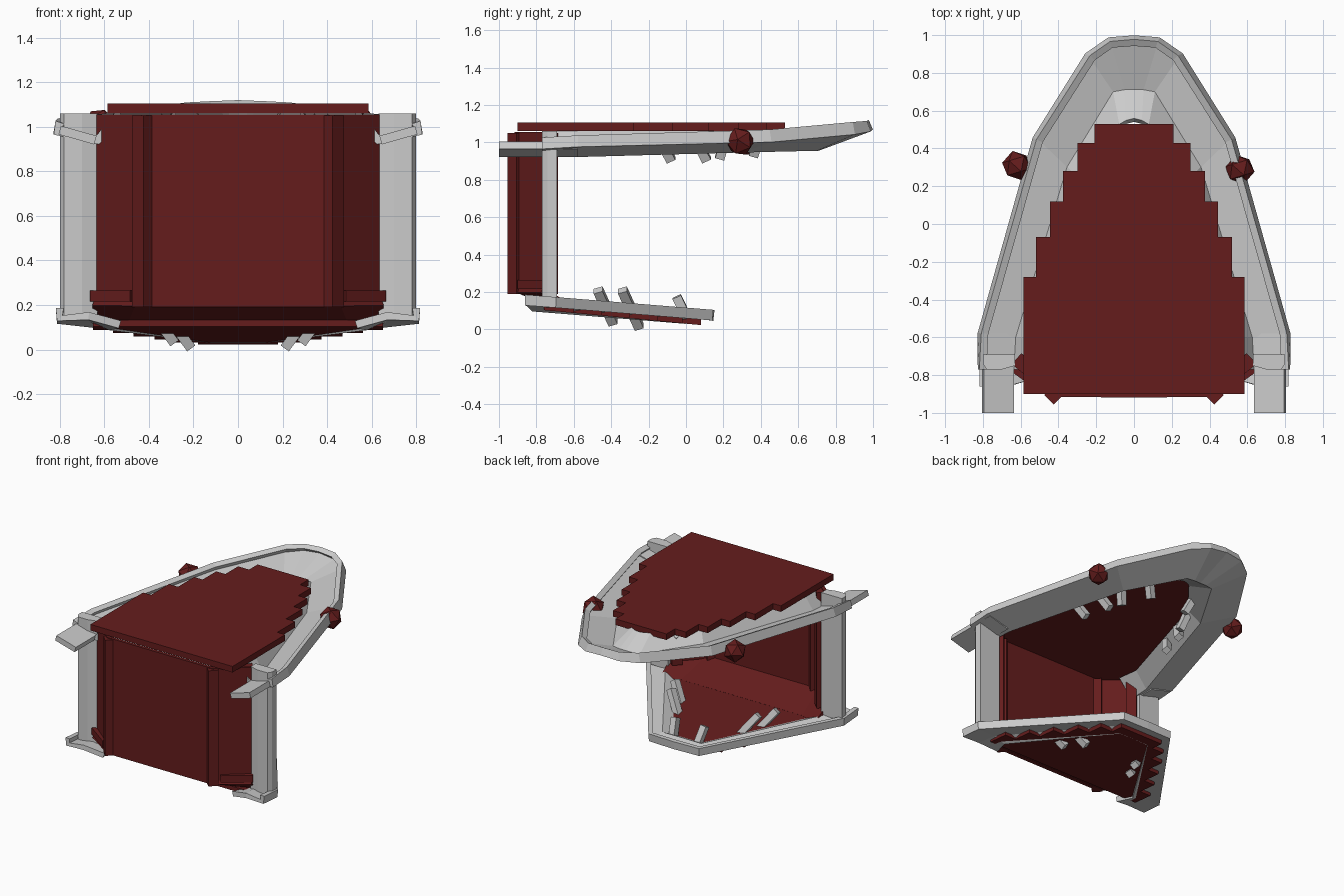
import bpy, bmesh
from mathutils import Vector

if "Cube" in bpy.data.objects:
    bpy.data.objects.remove(bpy.data.objects["Cube"])

red = bpy.data.materials.new("dark_red")
red.diffuse_color = (0.13, 0.012, 0.012, 1)
red.use_nodes = True
red.node_tree.nodes["Principled BSDF"].inputs["Base Color"].default_value = red.diffuse_color


def make(name, verts, faces, mat=None, mirror=False, thick=0, offset=0):
    """Mesh object with optional mirror over x and solidify."""
    me = bpy.data.meshes.new(name)
    me.from_pydata(verts, [], faces)
    bm = bmesh.new()
    bm.from_mesh(me)
    bmesh.ops.recalc_face_normals(bm, faces=bm.faces)
    bm.to_mesh(me)
    bm.free()
    ob = bpy.data.objects.new(name, me)
    bpy.context.collection.objects.link(ob)
    if mat:
        me.materials.append(mat)
    if mirror:
        m = ob.modifiers.new("mirror", 'MIRROR')
        m.merge_threshold = 0.0005
    if thick:
        s = ob.modifiers.new("solid", 'SOLIDIFY')
        s.thickness = thick
        s.offset = offset
    return ob


def prism(name, outline, z0, z1, mat=None, mirror=False, slope=0, ref=0):
    """Extrude an xy outline upward, optionally sheared along y."""
    n = len(outline)
    v = [(x, y, z + slope * (y - ref)) for z in (z0, z1) for x, y in outline]
    f = [list(range(n))[::-1], list(range(n, 2 * n))]
    f += [[i, (i + 1) % n, n + (i + 1) % n, n + i] for i in range(n)]
    return make(name, v, f, mat, mirror)


def loft(name, sections, thick, mat=None):
    """Mirrored strip through equal-length sections."""
    k = len(sections[0])
    v = [p for s in sections for p in s]
    f = [[i * k + j, i * k + j + 1, (i + 1) * k + j + 1, (i + 1) * k + j]
         for i in range(len(sections) - 1) for j in range(k - 1)]
    return make(name, v, f, mat, True, thick)


def bar(name, a, b, w, d, mat=None):
    """Mirrored rectangular bar running from a to b."""
    a, b = Vector(a), Vector(b)
    t = (b - a).normalized()
    u = t.cross(Vector((0, 1, 0))).normalized()
    s = t.cross(u)
    c = [(-w, -d), (w, -d), (w, d), (-w, d)]
    v = [p + u * i / 2 + s * j / 2 for p in (a, b) for i, j in c]
    f = [[3, 2, 1, 0], [4, 5, 6, 7]] + [[i, (i + 1) % 4, 4 + (i + 1) % 4, 4 + i] for i in range(4)]
    return make(name, v, f, mat, True)


def stairs(y_back, steps):
    """Symmetric stepped outline from (half width, end y) pairs."""
    right, y = [], y_back
    for w, y1 in steps:
        right += [(w, y), (w, y1)]
        y = y1
    return right + [(-x, y) for x, y in reversed(right)]


# Upper jaw: V-shaped trough (rim top, rim bottom, low edge, inner edge)
loft("upper_jaw_frame", [
    [(.80, -.77, 1.02), (.81, -.77, .975), (.63, -.77, .94), (.53, -.77, 1.06)],
    [(.79, -.58, 1.03), (.81, -.58, .985), (.62, -.60, .94), (.54, -.60, 1.05)],
    [(.50, .44, 1.06), (.52, .45, 1.01), (.35, .30, .965), (.29, .25, 1.06)],
    [(.22, .88, 1.10), (.245, .89, 1.05), (.11, .70, .975), (.07, .52, 1.06)],
    [(.12, .95, 1.105), (.13, .97, 1.065), (.05, .71, .975), (.04, .54, 1.06)],
    [(0, .96, 1.11), (0, .98, 1.075), (0, .71, .975), (0, .55, 1.06)]], .04)

# Flanges that run to the rear of the upper jaw
loft("upper_jaw_flange", [[(.80, y, .985), (.64, y, .94)] for y in (-1, -.58)], .04)

# Stepped red plate on top
prism("top_plate", stairs(-.90, [(.585, -.28), (.52, -.07), (.445, .12), (.375, .28), (.30, .43), (.21, .53)]),
      1.06, 1.105, red)

# Side pillars
prism("side_pillar", [(.63, -.75), (.70, -.77), (.78, -.77), (.80, -.74), (.80, -.69), (.63, -.69)],
      .15, 1.06, None, True)

# Red rear wall with angled sides
loft("rear_wall", [[(x, y, .19), (x, y, 1.055)] for x, y in ((0, -.905), (.43, -.905), (.63, -.74))], .025, red)
for name, x, y in (("rear_rib", .425, -.905), ("corner_rib", .595, -.735)):
    prism(name, [(x - .05, y), (x, y - .05), (x + .05, y), (x, y + .05)], .19, 1.05, red, True)

# Sloped panels at the foot of the wall
loft("wall_foot", [[(0, -.90, .21), (0, -.66, .11)], [(.46, -.90, .21), (.50, -.66, .11)],
                   [(.65, -.77, .21), (.64, -.60, .11)]], .03, red)
bar("foot_bar", (.47, -.88, .24), (.65, -.75, .24), .05, .05, red)

# Lower jaw frame, descending towards the tip
def jz(y, d=0):
    return .155 - .082 * (y + .85) + d


path = [((.80, -.86), (.67, -.86), (.53, -.82)), ((.80, -.70), (.66, -.70), (.57, -.70)),
        ((.20, .13), (.16, .05), (.12, -.01)), ((0, .135), (0, .05), (0, -.01))]
loft("lower_jaw_frame", [[(*o, jz(o[1], .03)), (*o, jz(o[1], -.015)), (*m, jz(m[1], -.005)), (*i, jz(i[1], -.04))]
                         for o, m, i in path], .035)

# Stepped red floor of the lower jaw
prism("lower_floor", stairs(-.76, [(.65, -.60), (.56, -.45), (.47, -.30), (.375, -.15), (.28, -.02), (.18, .08)]),
      .10, .13, red, False, -.095, -.73)

# Slanted teeth
for a, b in [((.42, -.47, .21), (.29, -.39, .035)), ((.36, -.34, .21), (.215, -.25, .012)),
             ((.12, -.05, .175), (.10, .01, .05))]:
    bar("lower_tooth", a, b, .045, .05)
for a, b in [((.42, -.15, 1.04), (.36, -.08, .905)), ((.36, .04, 1.04), (.31, .11, .905)),
             ((.30, .22, 1.05), (.26, .18, .915)), ((.20, .40, 1.05), (.15, .36, .93))]:
    bar("upper_tooth", a, b, .045, .05)

# Faceted studs on the jaw sides
for x, y in ((-.62, .31), (.56, .29)):
    bpy.ops.mesh.primitive_ico_sphere_add(subdivisions=1, radius=.08, location=(x, y, 1.005), rotation=(.4, .3, 0))
    bpy.context.object.name = "side_stud"
    bpy.context.object.data.materials.append(red)
